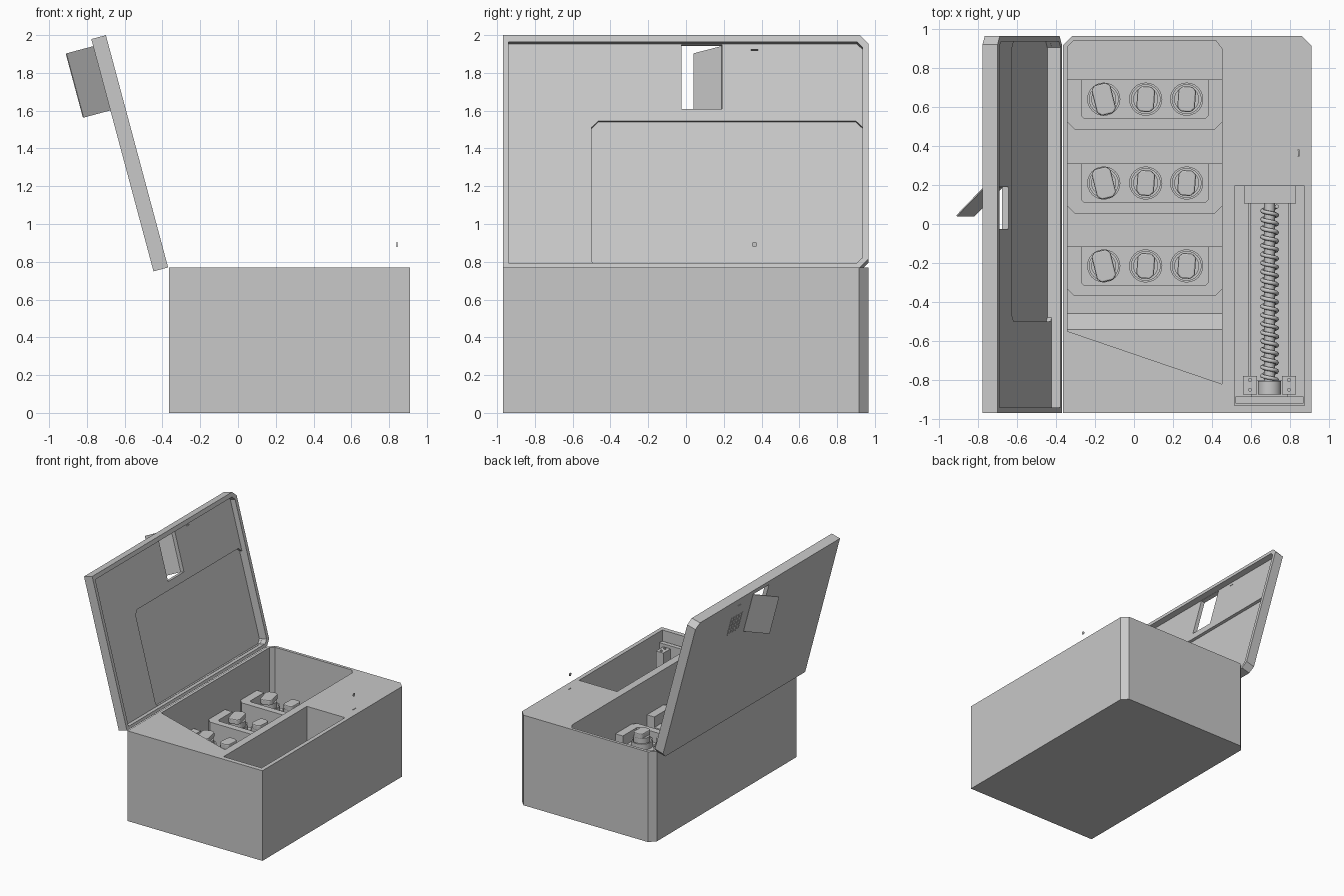
import bpy, bmesh, math
from mathutils import Matrix, Vector

if "Cube" in bpy.data.objects:
    bpy.data.objects.remove(bpy.data.objects["Cube"])

GREY = (0.58, 0.58, 0.58, 1)
mat = bpy.data.materials.new("plain grey")
mat.use_nodes = True
mat.diffuse_color = GREY
mat.node_tree.nodes["Principled BSDF"].inputs["Base Color"].default_value = GREY


def finish(name, bm, matrix=None):
    bmesh.ops.recalc_face_normals(bm, faces=bm.faces)
    mesh = bpy.data.meshes.new(name)
    bm.to_mesh(mesh)
    bm.free()
    mesh.materials.append(mat)
    obj = bpy.data.objects.new(name, mesh)
    bpy.context.collection.objects.link(obj)
    if matrix:
        obj.matrix_world = matrix
    return obj


def prism(name, outline, low, high, matrix=None):
    """Extrude a flat outline from low to high."""
    bm = bmesh.new()
    face = bm.faces.new([bm.verts.new((x, y, low)) for x, y in outline])
    top = bmesh.ops.extrude_face_region(bm, geom=[face])["geom"]
    verts = [v for v in top if isinstance(v, bmesh.types.BMVert)]
    bmesh.ops.translate(bm, verts=verts, vec=(0, 0, high - low))
    return finish(name, bm, matrix)


def rect(x0, x1, y0, y1, c=(0, 0, 0, 0)):
    """Rectangle with chamfers, corners in order: low left, low right, top right, top left."""
    points = []
    for (x, y, sx, sy), d in zip(((x0, y0, 1, 1), (x1, y0, -1, 1), (x1, y1, -1, -1), (x0, y1, 1, -1)), c):
        pair = [(x, y + sy * d), (x + sx * d, y)]
        if sx * sy < 0:
            pair.reverse()
        points += pair if d else [(x, y)]
    return points


def box(name, x0, x1, y0, y1, z0, z1, matrix=None):
    return prism(name, rect(x0, x1, y0, y1), z0, z1, matrix)


def cut(target, *cutters):
    for cutter in cutters:
        mod = target.modifiers.new("cut", "BOOLEAN")
        mod.object, mod.operation, mod.solver = cutter, "DIFFERENCE", "EXACT"
        bpy.context.view_layer.update()
        graph = bpy.context.evaluated_depsgraph_get()
        mesh = bpy.data.meshes.new_from_object(target.evaluated_get(graph))
        target.modifiers.clear()
        target.data = mesh
        bpy.data.objects.remove(cutter)
    return target


def rod(name, radius, depth, location, axis="Z", sides=24):
    bm = bmesh.new()
    bmesh.ops.create_cone(bm, cap_ends=True, segments=sides, radius1=radius, radius2=radius, depth=depth)
    turn = {"X": Matrix.Rotation(math.pi / 2, 4, "Y"), "Y": Matrix.Rotation(math.pi / 2, 4, "X"), "Z": Matrix()}[axis]
    bm.transform(Matrix.Translation(location) @ turn)
    return finish(name, bm)


def smooth(*objects):
    bpy.ops.object.select_all(action="DESELECT")
    for obj in objects:
        obj.select_set(True)
        bpy.context.view_layer.objects.active = obj
    bpy.ops.object.shade_smooth_by_angle(angle=math.radians(35))


# Case body with main well, drive bay and a coin slot
WELL_FLOOR, BAY_FLOOR = 0.25, 0.34
case = prism("case_body", rect(-0.365, 0.91, -0.97, 0.965, (0, 0, 0.05, 0.05)), 0, 0.77)
well = [(-0.34, -0.55), (0.45, -0.82), (0.45, 0.9), (0.42, 0.94), (-0.31, 0.94), (-0.34, 0.91)]
cut(case,
    prism("well_cutter", well, WELL_FLOOR, 0.9),
    box("bay_cutter", 0.515, 0.875, -0.93, 0.195, BAY_FLOOR, 0.9),
    box("slot_cutter", 0.841, 0.847, 0.347, 0.383, 0.72, 0.9))

# Raised front part of the well with a sloping lip
ramp_turn = Matrix(((0, 0, 1, 0), (1, 0, 0, 0), (0, 1, 0, 0), (0, 0, 0, 1)))
ramp = prism("well_ramp", [(-0.83, 0.24), (-0.46, 0.24), (-0.46, 0.26), (-0.54, 0.34), (-0.83, 0.34)],
             -0.345, 0.455, ramp_turn)

# Three racks, each with a recess and three knobs
round_parts = []
for row, back in enumerate((0.74, 0.31, -0.115)):
    front = back - 0.255
    rack = prism("rack_%d" % (row + 1), rect(-0.345, 0.455, front, back, (0.04, 0.04, 0, 0)), WELL_FLOOR - 0.01, 0.47)
    cut(rack, prism("recess_cutter", rect(-0.27, 0.38, back - 0.2, back + 0.02, (0.015, 0.015, 0, 0)), 0.38, 0.6))
    for col, x in enumerate((-0.155, 0.06, 0.27)):
        spot = Vector((x, back - 0.1, 0))
        collar = rod("knob_collar", 0.085, 0.06, spot + Vector((0, 0, 0.4)))
        cut(collar, rod("collar_cutter", 0.074, 0.1, spot + Vector((0, 0, 0.45))))
        stem = rod("knob_stem", 0.064, 0.08, spot + Vector((0, 0, 0.43)))
        turn = Matrix.Translation(spot) @ Matrix.Rotation(math.radians(14 if col == 0 else -4), 4, "Z")
        half, long = (0.05, 0.08) if col == 0 else (0.045, 0.065)
        cap = prism("knob_cap", rect(-half, half, -long, long, (0.02,) * 4), 0.465, 0.51, turn)
        bevel = cap.modifiers.new("soft_edge", "BEVEL")
        bevel.width, bevel.segments = 0.008, 2
        round_parts += [collar, stem]

# Drive: end block, rails, core and screw thread
SX, SZ = 0.695, 0.44
box("drive_end_block", 0.565, 0.83, 0.105, 0.195, BAY_FLOOR, 0.5)
for side in (-1, 1):
    x = SX + side * 0.103
    box("drive_rail", x - 0.008, x + 0.008, -0.8, 0.11, SZ - 0.02, SZ + 0.005)
round_parts.append(rod("screw_core", 0.028, 0.95, (SX, -0.36, SZ), "Y", 16))

curve = bpy.data.curves.new("screw_thread", "CURVE")
curve.dimensions, curve.bevel_depth, curve.bevel_resolution = "3D", 0.011, 1
curve.use_fill_caps = True
curve.materials.append(mat)
turns, steps = 20, 16
spline = curve.splines.new("POLY")
spline.points.add(turns * steps)
for i, point in enumerate(spline.points):
    a = math.tau * i / steps
    point.co = (SX + 0.038 * math.cos(a), -0.8 + 0.89 * i / (turns * steps), SZ + 0.038 * math.sin(a), 1)
bpy.context.collection.objects.link(bpy.data.objects.new("screw_thread", curve))

# Motor bracket at the front of the drive
box("bracket_plate", 0.52, 0.87, -0.92, -0.885, BAY_FLOOR, 0.68)
box("bracket_base", 0.6, 0.79, -0.89, -0.8, BAY_FLOOR, 0.4)
for side in (-1, 1):
    x = SX + side * 0.1
    box("bracket_cheek", x - 0.035, x + 0.035, -0.875, -0.78, BAY_FLOOR, 0.66)
    for y in (-0.85, -0.8):
        round_parts.append(rod("bracket_bolt", 0.01, 0.012, (x, y, 0.662), "Z", 12))
round_parts.append(rod("motor_hub", 0.06, 0.07, (SX, -0.84, SZ), "Y"))

# Lid frame: across, up the lid, and out of its inner face
tilt = math.radians(15)
s, c = math.sin(tilt), math.cos(tilt)
lid_frame = Matrix(((0, -s, c, -0.37), (1, 0, 0, 0), (0, c, s, 0.77), (0, 0, 0, 1)))
lid = prism("lid", rect(-0.97, 0.965, 0, 1.273, (0, 0.045, 0.045, 0)), -0.08, 0, lid_frame)
cut(lid,
    prism("lid_recess_cutter", rect(-0.94, 0.935, 0.025, 1.237, (0, 0.03, 0.03, 0)), -0.047, 0.1, lid_frame),
    prism("lid_panel_cutter", rect(-0.5, 0.935, 0.027, 0.815, (0.02, 0.03, 0.035, 0.035)), -0.07, 0.05, lid_frame),
    box("window_cutter", -0.025, 0.19, 0.882, 1.234, -0.2, 0.1, lid_frame),
    box("lid_slot_cutter", 0.343, 0.38, 1.203, 1.208, -0.2, 0.1, lid_frame))

# Window flap swung open behind the lid
flap_frame = lid_frame @ Matrix.Translation((0.19, 0, -0.08)) @ Matrix.Rotation(-math.pi / 4, 4, "Y")
box("window_flap", -0.21, 0, 0.882, 1.234, -0.003, 0.003, flap_frame)

# Shallow grille on the outside of the lid
for i in range(5):
    d = (i - 2) * 0.036
    box("grille_bar", 0.28, 0.44, 1.03 + d - 0.004, 1.03 + d + 0.004, -0.083, -0.079, lid_frame)
    box("grille_post", 0.36 + d - 0.004, 0.36 + d + 0.004, 0.95, 1.11, -0.083, -0.079, lid_frame)

# Coin hovering over its slot
round_parts.append(rod("coin", 0.014, 0.004, (0.842, 0.362, 0.892), "X"))

smooth(*round_parts)
